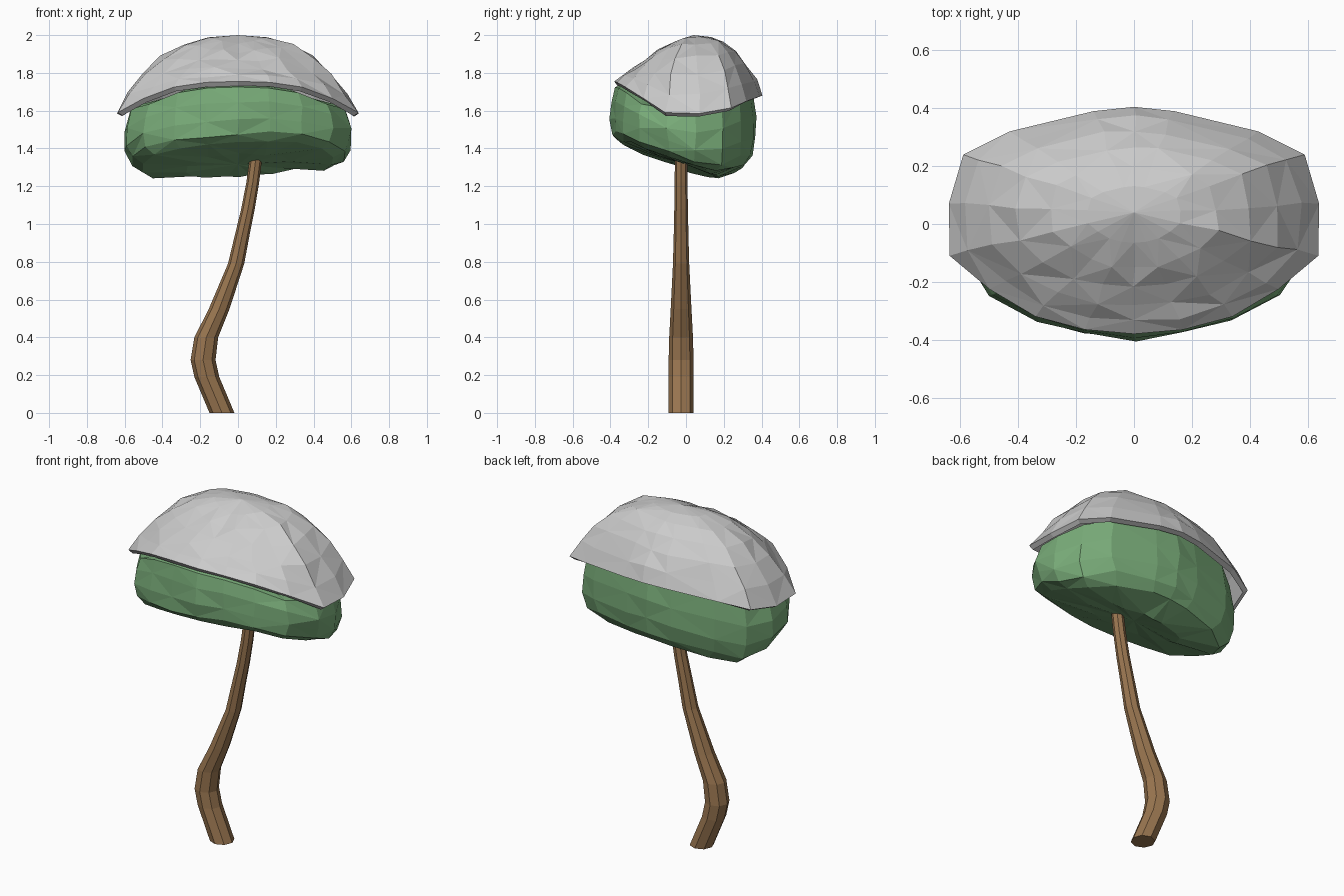
import bpy, math, random
from math import cos, sin, pi

if "Cube" in bpy.data.objects:
    bpy.data.objects.remove(bpy.data.objects["Cube"])

random.seed(4)


def paint(ob, name, rgb):
    mat = bpy.data.materials.new(name)
    mat.diffuse_color = (*rgb, 1)
    mat.use_nodes = True
    mat.node_tree.nodes["Principled BSDF"].inputs["Base Color"].default_value = mat.diffuse_color
    ob.data.materials.append(mat)


def loft(name, rings, top=None, bottom=None, tris=True):
    """Skin closed rings from top to bottom; a point or a flat cap closes each end."""
    n = len(rings[0])
    verts = [p for r in rings for p in r]
    faces = []
    for k in range(len(rings) - 1):
        for j in range(n):
            a, b = k * n + j, k * n + (j + 1) % n
            c, d = b + n, a + n
            if not tris:
                faces.append((a, b, c, d))
            elif (j + k) % 2:
                faces += [(a, b, c), (a, c, d)]
            else:
                faces += [(a, b, d), (b, c, d)]
    last = (len(rings) - 1) * n
    if top:
        verts.append(top)
        faces += [(len(verts) - 1, (j + 1) % n, j) for j in range(n)]
    if bottom:
        verts.append(bottom)
        faces += [(len(verts) - 1, last + j, last + (j + 1) % n) for j in range(n)]
    if not tris:
        faces += [tuple(range(n))[::-1], tuple(range(last, last + n))]
    me = bpy.data.meshes.new(name)
    me.from_pydata(verts, [], faces)
    me.update()
    ob = bpy.data.objects.new(name, me)
    bpy.context.collection.objects.link(ob)
    return ob


def mirrored(half):
    """Complete a right-half outline that runs from back to front."""
    return half + [(-p[0], *p[1:]) for p in half[-2:0:-1]]


def jit(p, a):
    return tuple(c + random.uniform(-a, a) for c in p)


# Cap: faceted shell over a curved rim, hollowed on its front slope
rim = mirrored([(0, .405, 1.68), (.14, .39, 1.675), (.43, .32, 1.65), (.59, .24, 1.615),
                (.64, .07, 1.585), (.637, -.11, 1.59), (.5, -.225, 1.665),
                (.34, -.32, 1.725), (.17, -.365, 1.75), (0, -.38, 1.755)])
powers = mirrored([(3,), (3,), (3.1,), (3,), (2.9,), (2.7,), (2.2,), (1.7,), (1.45,), (1.3,)])
apex = (0, .04, 2.0)
cap_rings = []
for t in (.25, .45, .63, .78, .9, 1):
    ring = []
    for (x, y, z), pw in zip(rim, powers):
        p = (x * t, apex[1] + (y - apex[1]) * t, z + (1.995 - z) * (1 - t ** abs(pw[0])))
        ring.append(jit(p, .008) if .3 < t < 1 else p)
    cap_rings.append(ring)
cap = loft("grey_cap", cap_rings, top=apex)
solid = cap.modifiers.new("thickness", 'SOLIDIFY')
solid.thickness = .03
solid.offset = -1

# Foliage: rounded sides over an underside that slopes up to the front
plan = mirrored([(0, .375), (.14, .36), (.4, .3), (.54, .2), (.605, .05), (.6, -.1),
                 (.5, -.25), (.34, -.335), (.17, -.38), (0, -.4)])


def underside(x, y):
    return max(1.26, 1.31 - .36 * y) + .4 * max(0, y - .17) + .02 * sin(4 * x) - .005


leaf_rings = []
# Upper rings tuck under the cap (offset from the rim, scale)
for dz, s in ((.03, .7), (0, .94)):
    leaf_rings.append([(x * s, y * s, r[2] + dz + (-.03 if y < -.2 else .02))
                       for (x, y), r in zip(plan, rim)])
# Lower rings (fraction of height, scale, extra scale on the fuller front)
for f, s, e in ((.62, .99, -.005), (.32, .99, .01), (.1, .935, .04), (0, .83, .06), (0, .45, 0)):
    ring = []
    for (x, y), r in zip(plan, rim):
        sy = s + (e if y < -.15 else 0)
        low = underside(x * sy, y * sy)
        ring.append(jit((x * sy, y * sy, low + (r[2] + .02 - low) * f), .008))
    leaf_rings.append(ring)
foliage = loft("foliage", leaf_rings, top=(0, .02, 1.82), bottom=(0, 0, 1.315))
paint(foliage, "leaf_green", (.19, .41, .19))

# Trunk: eight-sided tapering stem following a bent path (x, z, radius)
path = [(.095, 1.35, .033), (.078, 1.22, .034), (.053, 1.08, .036), (.022, .94, .039),
        (-.01, .79, .043), (-.1, .55, .055), (-.168, .4, .063), (-.185, .28, .066),
        (-.165, .19, .066), (-.085, 0, .066)]
trunk_rings = [[(x + r * cos(-pi * k / 4), -.026 + r * sin(-pi * k / 4), z)
                for k in range(8)] for x, z, r in path]
trunk = loft("trunk", trunk_rings, tris=False)
paint(trunk, "bark_brown", (.32, .18, .08))
